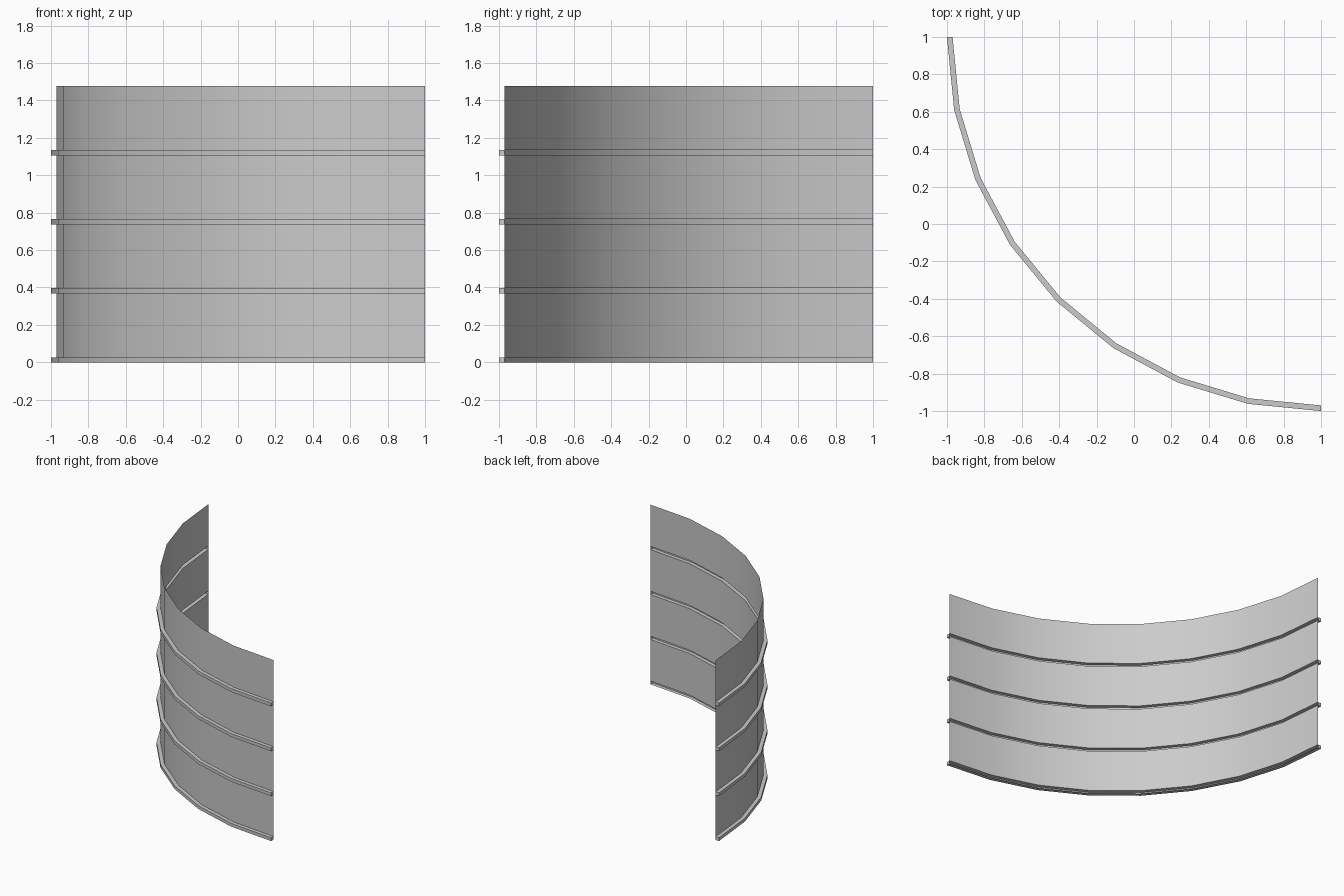
import bpy, bmesh, math
from mathutils import Vector, Matrix

cube = bpy.data.objects.get("Cube")
if cube:
    bpy.data.objects.remove(cube)

# Panel sizes: a quarter ring around a corner axis
AXIS = Vector((1, 1, 0))
WALL_R, RIB_R = 1.97, 2.0
PITCH, RIB_H = 0.369, 0.027
PANELS, STEPS = 4, 8

metal = bpy.data.materials.new("grey metal")
metal.use_nodes = True
grey = (0.6, 0.6, 0.6, 1)
metal.diffuse_color = grey
metal.node_tree.nodes["Principled BSDF"].inputs["Base Color"].default_value = grey

# Sheet profile: every panel starts with a rib pressed outwards
profile = []
for i in range(PANELS):
    z = i * PITCH
    profile += [(WALL_R, z), (RIB_R, z), (RIB_R, z + RIB_H), (WALL_R, z + RIB_H)]
profile.append((WALL_R, PANELS * PITCH))

# Sweep the profile through a quarter turn
bm = bmesh.new()
columns = []
for s in range(STEPS + 1):
    a = math.pi + s * math.pi / 2 / STEPS
    out = Vector((math.cos(a), math.sin(a), 0))
    columns.append([bm.verts.new(AXIS + out * r + Vector((0, 0, z))) for r, z in profile])
for left, right in zip(columns, columns[1:]):
    for j in range(len(profile) - 1):
        bm.faces.new((left[j], right[j], right[j + 1], left[j + 1]))

# Close the rib ends
for i in range(PANELS):
    k = i * 4
    bm.faces.new(columns[0][k:k + 4])
    bm.faces.new(columns[-1][k:k + 4][::-1])

mesh = bpy.data.meshes.new("curved_ribbed_wall")
bm.to_mesh(mesh)
bm.free()
mesh.materials.append(metal)
wall = bpy.data.objects.new("curved_ribbed_wall", mesh)
bpy.context.collection.objects.link(wall)

# Smooth the curve, keep the rib edges sharp
bpy.ops.object.select_all(action='DESELECT')
wall.select_set(True)
bpy.context.view_layer.objects.active = wall
bpy.ops.object.shade_smooth_by_angle(angle=math.radians(30))
